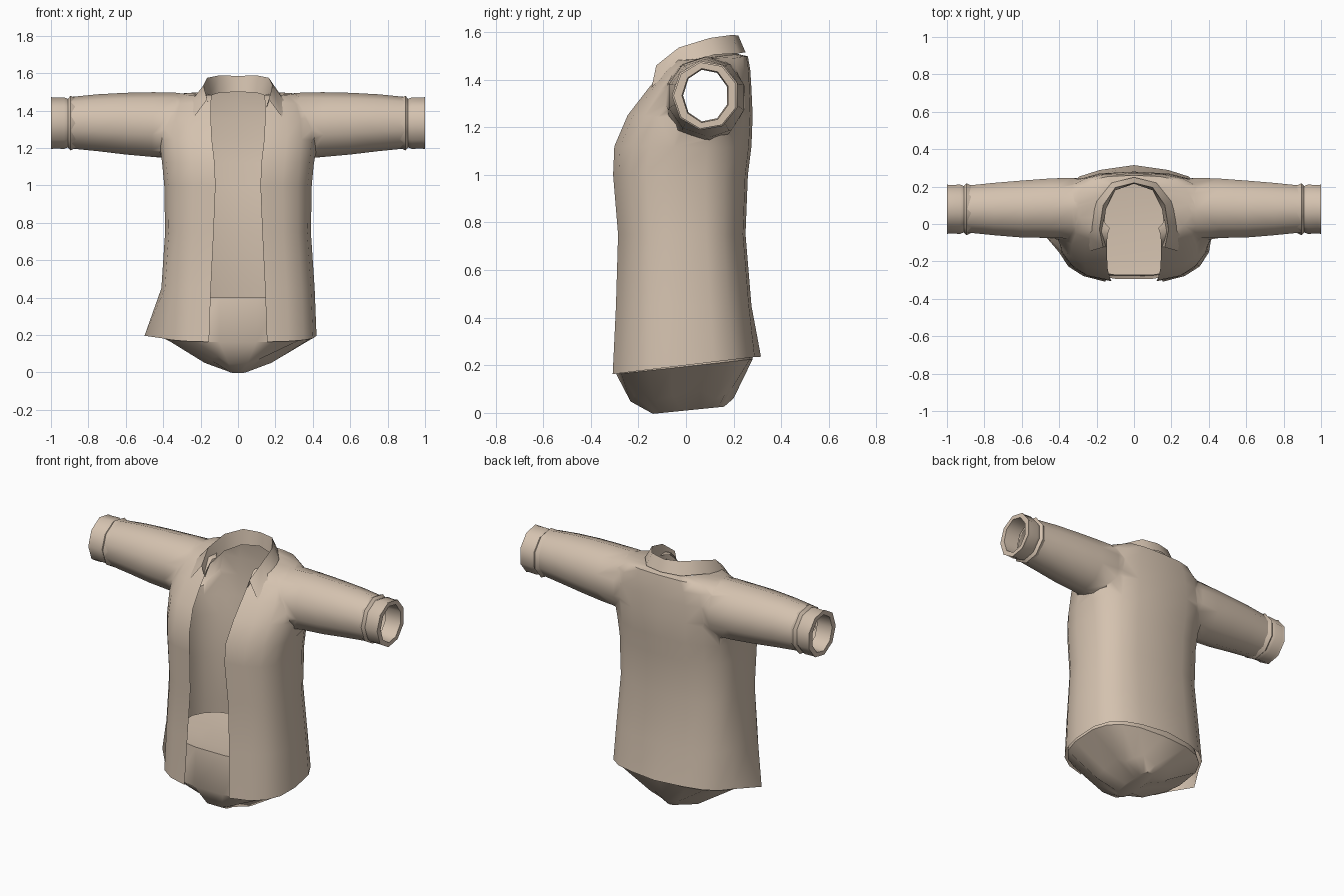
import bpy, bmesh, math
from mathutils import Vector

old = bpy.data.objects.get("Cube")
if old:
    bpy.data.objects.remove(old, do_unlink=True)

fabric = bpy.data.materials.new("tan_fabric")
fabric.use_nodes = True
TAN = (0.66, 0.54, 0.43, 1)
fabric.diffuse_color = TAN
fabric.node_tree.nodes["Principled BSDF"].inputs["Base Color"].default_value = TAN


def make(name, bm, slots=1):
    """Turn a bmesh into a named object."""
    me = bpy.data.meshes.new(name)
    bm.to_mesh(me)
    bm.free()
    ob = bpy.data.objects.new(name, me)
    bpy.context.collection.objects.link(ob)
    for _ in range(slots):
        me.materials.append(fabric)
    return ob


def activate(ob):
    bpy.ops.object.select_all(action='DESELECT')
    ob.select_set(True)
    bpy.context.view_layer.objects.active = ob


def smooth(ob, angle=45):
    activate(ob)
    bpy.ops.object.shade_smooth_by_angle(angle=math.radians(angle))


def loft(rings, caps=True, marked=None):
    """Skin closed rings; caps and the marked column get slot 1 for removal."""
    bm = bmesh.new()
    rows = [[bm.verts.new(p) for p in r] for r in rings]
    n = len(rows[0])
    for a, b in zip(rows, rows[1:]):
        for i in range(n):
            j = (i + 1) % n
            f = bm.faces.new((a[i], a[j], b[j], b[i]))
            f.material_index = int(i == marked)
    if caps:
        for r in (rows[0], rows[-1]):
            bm.faces.new(r).material_index = 1
    bmesh.ops.recalc_face_normals(bm, faces=bm.faces)
    return bm


def body_ring(z, w, front, back, gap, tilt=0.0, n=9, p=0.72):
    """Rounded-box cross-section, starting and ending at the front gap."""
    cy, d = (front + back) / 2, (back - front) / 2
    t0 = math.asin((gap / w) ** (1 / p))
    half = []
    for i in range(n + 1):
        t = t0 + (math.pi - t0) * i / n
        c = math.cos(t)
        x = w * max(math.sin(t), 0) ** p if i < n else 0
        y = cy - d * math.copysign(abs(c) ** p, c)
        half.append(Vector((x, y, z + tilt * y)))
    return half + [Vector((-v.x, v.y, v.z)) for v in reversed(half[:-1])]


def arm_ring(side, x, cy, cz, ry, rz, n=10):
    return [Vector((side * x, cy + ry * math.cos(a), cz + rz * math.sin(a)))
            for a in (2 * math.pi * (i + 0.5) / n for i in range(n))]


# Torso: height, half width, front, back, half opening, tilt
torso_rows = [
    (0.20, 0.42, -0.315, 0.30, 0.155, 0.12),
    (0.45, 0.41, -0.30, 0.275, 0.145),
    (0.75, 0.39, -0.29, 0.25, 0.13),
    (1.00, 0.395, -0.31, 0.26, 0.12),
    (1.12, 0.41, -0.305, 0.275, 0.125),
    (1.25, 0.42, -0.25, 0.28, 0.14),
    (1.36, 0.41, -0.165, 0.275, 0.145),
    (1.44, 0.38, -0.10, 0.27, 0.145),
    (1.485, 0.32, -0.06, 0.26, 0.14, 0.05),
    (1.485, 0.17, -0.05, 0.22, 0.13, 0.1),
]
rings = [body_ring(*r) for r in torso_rows]
rings[0][9].y += 0.015
corner = min(rings[0], key=lambda v: v.x)
corner.x -= 0.08
shirt = make("shirt_body", loft(rings, marked=len(rings[0]) - 1), 2)

# Sleeves: joined to the torso so the armholes stay open
sleeve_rows = [
    (0.20, 0.085, 1.32, 0.14, 0.14),
    (0.32, 0.085, 1.325, 0.175, 0.175),
    (0.45, 0.085, 1.325, 0.175, 0.182),
    (0.60, 0.08, 1.33, 0.16, 0.165),
    (0.75, 0.08, 1.335, 0.147, 0.152),
    (0.89, 0.08, 1.335, 0.132, 0.138),
]
for side in (-1, 1):
    sleeve = make("sleeve_joiner", loft([arm_ring(side, *r) for r in sleeve_rows]), 2)
    activate(shirt)
    mod = shirt.modifiers.new("join", 'BOOLEAN')
    mod.operation = 'UNION'
    mod.solver = 'EXACT'
    mod.object = sleeve
    bpy.ops.object.modifier_apply(modifier=mod.name)
    bpy.data.objects.remove(sleeve, do_unlink=True)

# Open the neck, hem, front and sleeve ends
bm = bmesh.new()
bm.from_mesh(shirt.data)
bmesh.ops.delete(bm, geom=[f for f in bm.faces if f.material_index == 1], context='FACES')
armhole = [v for v in bm.verts if 0.27 < abs(v.co.x) < 0.5 and v.co.z > 1.1]
bmesh.ops.smooth_vert(bm, verts=armhole, factor=0.4,
                      use_axis_x=True, use_axis_y=True, use_axis_z=True)
bm.to_mesh(shirt.data)
bm.free()
while len(shirt.data.materials) > 1:
    shirt.data.materials.pop()
smooth(shirt, 60)

# Cuffs: ridge, groove, band and turned-in lining
cuff_rows = [(0.87, 0.131, 0.137), (0.895, 0.143, 0.148), (0.91, 0.128, 0.132),
             (0.93, 0.136, 0.14), (0.985, 0.133, 0.138), (1.0, 0.136, 0.142),
             (1.0, 0.1, 0.115), (0.90, 0.095, 0.11)]
for side, label in ((1, "left_cuff"), (-1, "right_cuff")):
    smooth(make(label, loft([arm_ring(side, x, 0.083, 1.333, ry, rz, 9)
                             for x, ry, rz in cuff_rows], caps=False)), 50)

# Collar: stand, fold and falling flap, from back centre to front point
stand = [(0, .215, 1.50), (.10, .18, 1.495), (.15, .08, 1.48), (.165, -.04, 1.44), (.145, -.12, 1.39)]
fold = [(0, .22, 1.585), (.10, .195, 1.588), (.165, .10, 1.575), (.185, -.03, 1.535), (.165, -.125, 1.46)]
fall = [(0, .25, 1.515), (.12, .22, 1.51), (.20, .12, 1.505), (.25, -.06, 1.45), (.235, -.145, 1.365)]
bm = bmesh.new()
rows = []
for line in (stand, fold, fall):
    full = [(-x, y, z) for x, y, z in reversed(line[1:])] + line
    rows.append([bm.verts.new(p) for p in full])
for a, b in zip(rows, rows[1:]):
    for i in range(len(a) - 1):
        bm.faces.new((a[i], a[i + 1], b[i + 1], b[i]))
bmesh.ops.recalc_face_normals(bm, faces=bm.faces)
smooth(make("collar", bm), 50)

# Lower lining: crumpled pouch hanging under the hem
pouch_rows = [
    (0.01, 0.05, -0.14, 0.16, 0.012, 0.1),
    (0.075, 0.19, -0.235, 0.20, 0.05, 0.03),
    (0.195, 0.41, -0.295, 0.28, 0.10, 0.11),
    (0.40, 0.37, -0.275, 0.23, 0.10),
    (0.39, 0.20, -0.18, 0.12, 0.05),
]
rings = [body_ring(*r) for r in pouch_rows]
for i, v in enumerate(rings[1]):
    v.z += 0.02 * (i % 3 - 1)
lining = make("lower_lining", loft(rings))
smooth(lining, 40)
